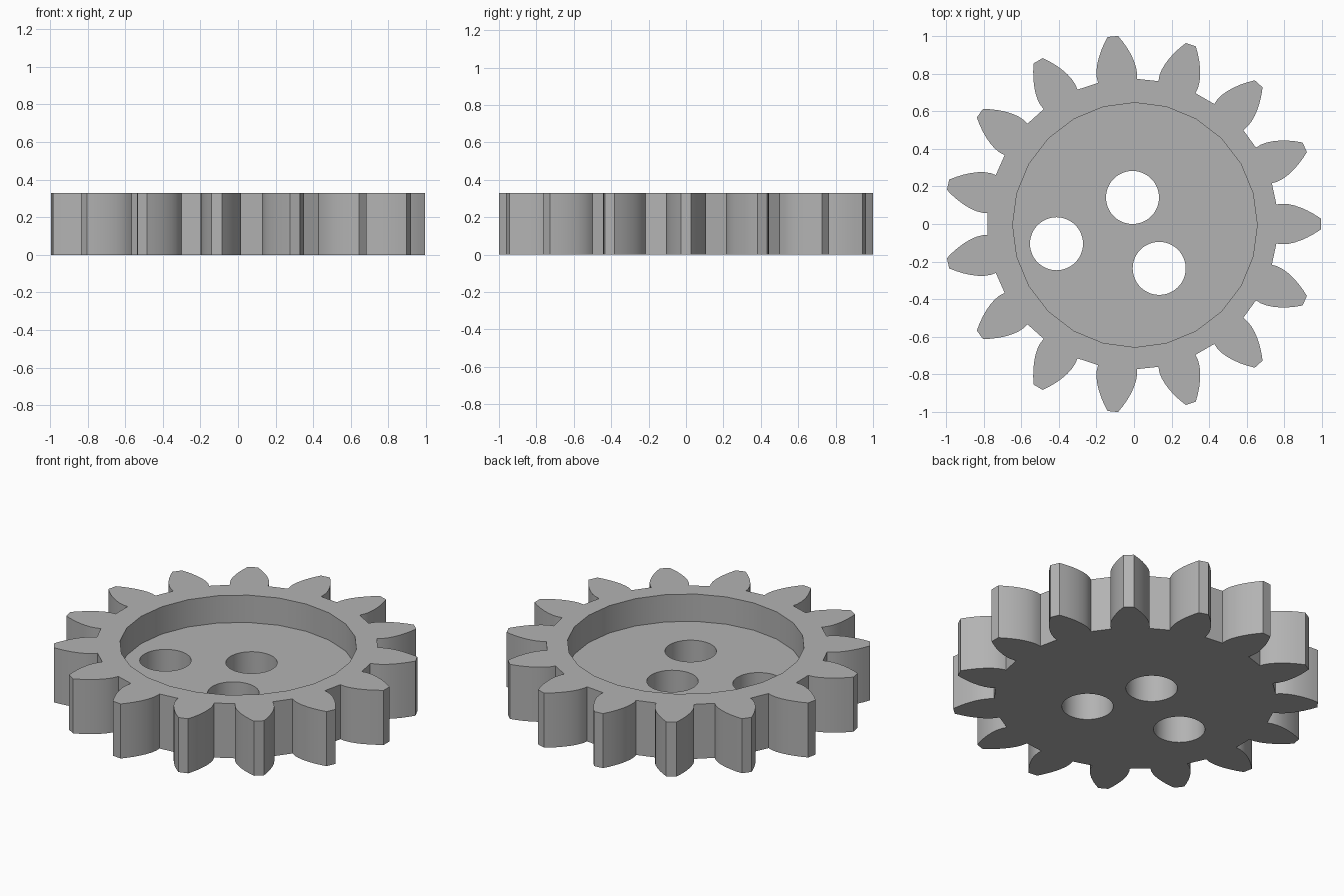
import bpy, bmesh
from math import acos, cos, pi, radians, sin, tan

TEETH = 15
TIP, ROOT, PITCH = 1.003, 0.772, 0.885
BASE = PITCH * cos(radians(25))
HEIGHT, FLOOR = 0.33, 0.165
CENTRE_X = -0.008

cube = bpy.data.objects.get("Cube")
if cube:
    bpy.data.objects.remove(cube, do_unlink=True)

grey = bpy.data.materials.new("plain_grey")
grey.use_nodes = True
colour = (0.45, 0.45, 0.45, 1)
grey.diffuse_color = colour
grey.node_tree.nodes["Principled BSDF"].inputs["Base Color"].default_value = colour


def prism(name, outline, bottom, top):
    """Extrude a closed outline straight up."""
    bm = bmesh.new()
    face = bm.faces.new([bm.verts.new((x, y, bottom)) for x, y in outline])
    grown = bmesh.ops.extrude_face_region(bm, geom=[face])["geom"]
    verts = [g for g in grown if isinstance(g, bmesh.types.BMVert)]
    bmesh.ops.translate(bm, verts=verts, vec=(0, 0, top - bottom))
    bmesh.ops.recalc_face_normals(bm, faces=bm.faces)
    mesh = bpy.data.meshes.new(name)
    bm.to_mesh(mesh)
    bm.free()
    mesh.materials.append(grey)
    obj = bpy.data.objects.new(name, mesh)
    bpy.context.collection.objects.link(obj)
    return obj


def circle(x, y, radius, sides):
    return [(x + radius * cos(2 * pi * i / sides), y + radius * sin(2 * pi * i / sides))
            for i in range(sides)]


def half_angle(radius):
    """Half the angle a tooth spans at a radius, on an involute flank."""
    inv = lambda a: tan(a) - a
    flank = inv(acos(BASE / radius)) if radius > BASE else 0
    return pi / (2 * TEETH) + inv(radians(25)) - flank


# Toothed outline: each tooth rises on one flank and falls on the other
steps = 6
radii = [ROOT] + [BASE + (TIP - BASE) * i / steps for i in range(steps + 1)]
outline = []
for tooth in range(TEETH):
    middle = 2 * pi * tooth / TEETH
    flank = [(r, middle - half_angle(r)) for r in radii]
    flank += [(r, middle + half_angle(r)) for r in reversed(radii)]
    outline += [(CENTRE_X + r * cos(a), r * sin(a)) for r, a in flank]
gear = prism("gear_wheel", outline, 0, HEIGHT)

# Round recess in the top and three through holes
cutters = [prism("recess_cutter", circle(0.005, -0.005, 0.65, 24), FLOOR, 0.5)]
for x, y in [(-0.008, 0.141), (-0.412, -0.105), (0.134, -0.236)]:
    cutters.append(prism("hole_cutter", circle(x, y, 0.141, 48), -0.2, 0.4))

bpy.ops.object.select_all(action="DESELECT")
gear.select_set(True)
bpy.context.view_layer.objects.active = gear
for cutter in cutters:
    cutter.hide_render = True
    cut = gear.modifiers.new(cutter.name, "BOOLEAN")
    cut.operation = "DIFFERENCE"
    cut.solver = "EXACT"
    cut.object = cutter
    bpy.ops.object.modifier_apply(modifier=cut.name)
    bpy.data.objects.remove(cutter, do_unlink=True)

# Smooth curved walls, crisp rims
bpy.ops.object.shade_smooth_by_angle(angle=radians(25))
